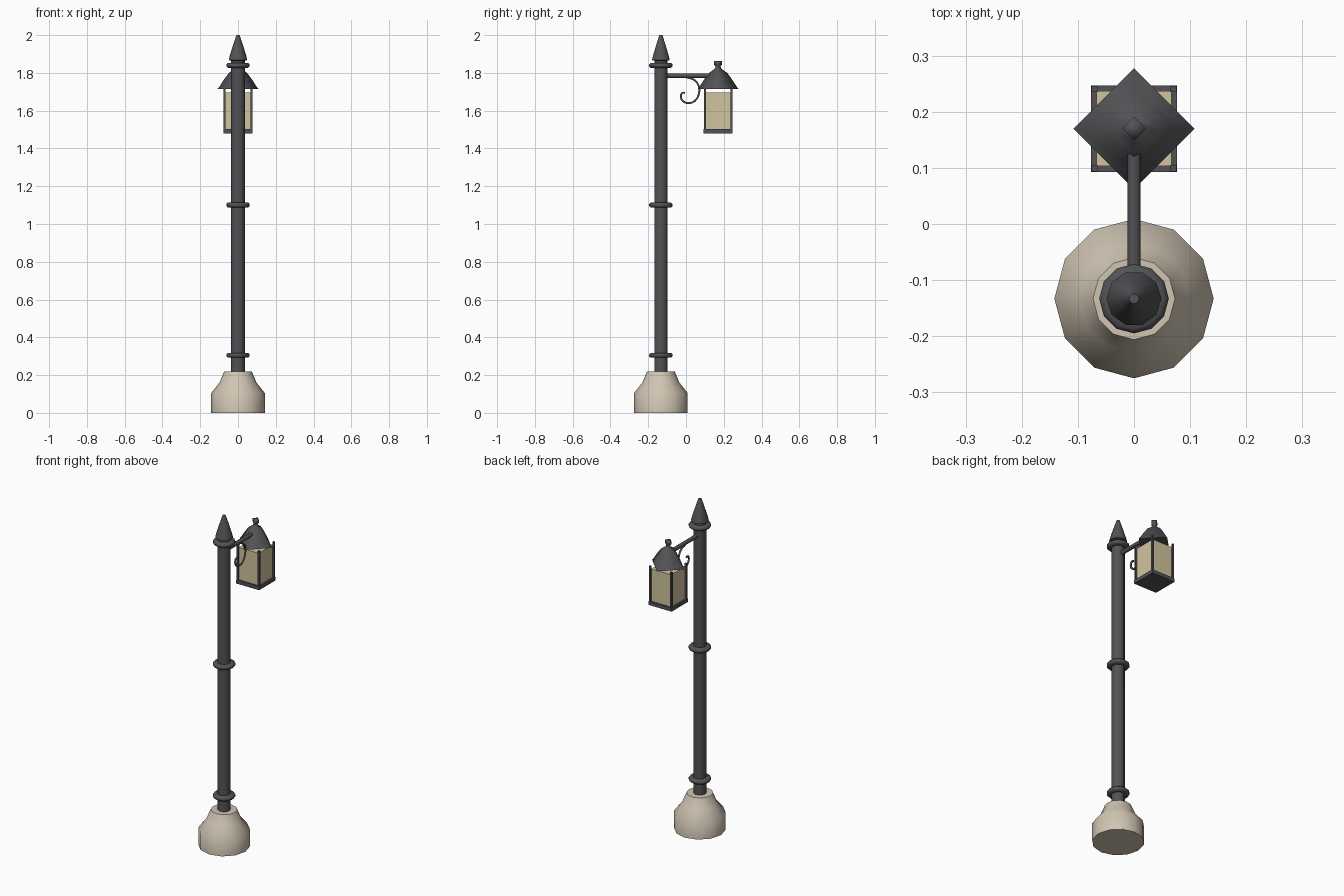
import bpy, bmesh, math
from mathutils import Vector

if "Cube" in bpy.data.objects:
    bpy.data.objects.remove(bpy.data.objects["Cube"])


def material(name, rgb):
    m = bpy.data.materials.new(name)
    m.diffuse_color = (*rgb, 1)
    m.use_nodes = True
    m.node_tree.nodes["Principled BSDF"].inputs["Base Color"].default_value = m.diffuse_color
    return m


METAL = material("dark grey metal", (0.085, 0.086, 0.093))
STONE = material("beige stone", (0.63, 0.56, 0.45))
GLASS = material("pale yellow glass", (0.64, 0.55, 0.34))
PY = -0.133   # post centre in y
LY = 0.17     # lantern centre in y


def finish(name, bm, mat, angle=None):
    bmesh.ops.recalc_face_normals(bm, faces=bm.faces)
    me = bpy.data.meshes.new(name)
    bm.to_mesh(me)
    bm.free()
    me.materials.append(mat)
    ob = bpy.data.objects.new(name, me)
    bpy.context.collection.objects.link(ob)
    if angle:
        bpy.ops.object.select_all(action='DESELECT')
        ob.select_set(True)
        bpy.context.view_layer.objects.active = ob
        bpy.ops.object.shade_smooth_by_angle(angle=math.radians(angle))
    return ob


def lathe(name, profile, sides, y, mat, angle=60, turn=0.0):
    """Revolve (radius, z) pairs around a vertical axis, with end caps."""
    bm = bmesh.new()
    rings = []
    for r, z in profile:
        rings.append([bm.verts.new((r * math.cos(turn + math.tau * i / sides),
                                    y + r * math.sin(turn + math.tau * i / sides), z))
                      for i in range(sides)])
    for a, b in zip(rings, rings[1:]):
        for i in range(sides):
            j = (i + 1) % sides
            bm.faces.new((a[i], a[j], b[j], b[i]))
    bm.faces.new(rings[0][::-1])
    bm.faces.new(rings[-1])
    return finish(name, bm, mat, angle)


def box(name, lo, hi, mat):
    bm = bmesh.new()
    bmesh.ops.create_cube(bm, size=1)
    for v in bm.verts:
        v.co = Vector([l + (c + 0.5) * (h - l) for c, l, h in zip(v.co, lo, hi)])
    return finish(name, bm, mat)


# stone foot
lathe("stone_base", [(0.142, 0), (0.142, 0.105), (0.098, 0.16), (0.073, 0.22)], 12, PY, STONE)

# post, collars and pointed finial
lathe("post", [(0.036, 0.2), (0.036, 1.87)], 10, PY, METAL)
for name, z in (("lower_collar", 0.305), ("middle_collar", 1.10), ("upper_collar", 1.84)):
    lathe(name, [(0.034, z - 0.013), (0.054, z - 0.013), (0.062, z - 0.005), (0.062, z + 0.005),
                 (0.054, z + 0.013), (0.034, z + 0.013)], 12, PY, METAL)
lathe("finial", [(0.036, 1.852), (0.036, 1.864), (0.049, 1.868), (0.044, 1.89),
                 (0.027, 1.945), (0.009, 2.0)], 10, PY, METAL)

# bracket arm
bm = bmesh.new()
bmesh.ops.create_cone(bm, cap_ends=True, segments=8, radius1=0.012, radius2=0.012, depth=0.26)
for v in bm.verts:
    v.co = Vector((v.co.x, v.co.z - 0.002, v.co.y + 1.785))
finish("arm", bm, METAL, 60)

# scroll under the arm
pts = [(0.005, 1.776), (0.042, 1.764), (0.068, 1.73), (0.067, 1.685), (0.046, 1.651),
       (0.012, 1.64), (-0.017, 1.651), (-0.027, 1.675), (-0.02, 1.694), (-0.004, 1.694)]
cu = bpy.data.curves.new("scroll", 'CURVE')
cu.dimensions = '3D'
cu.bevel_depth = 0.006
cu.bevel_resolution = 1
cu.resolution_u = 2
cu.use_fill_caps = True
sp = cu.splines.new('BEZIER')
sp.bezier_points.add(len(pts) - 1)
for p, (y, z) in zip(sp.bezier_points, pts):
    p.co = (0, y, z)
    p.handle_left_type = p.handle_right_type = 'AUTO'
cu.materials.append(METAL)
scroll = bpy.data.objects.new("scroll", cu)
bpy.context.collection.objects.link(scroll)
bpy.ops.object.select_all(action='DESELECT')
scroll.select_set(True)
bpy.context.view_layer.objects.active = scroll
bpy.ops.object.convert(target='MESH')

# lantern roof: four sides, turned with its corners on the axes
lathe("lantern_roof", [(0.108, 1.715), (0.098, 1.728), (0.072, 1.768), (0.048, 1.80), (0.02, 1.82),
                       (0.012, 1.834), (0.021, 1.843), (0.021, 1.862)], 4, LY, METAL, 95)

# lantern glass, floor and corner posts
box("lantern_glass", (-0.067, LY - 0.067, 1.495), (0.067, LY + 0.067, 1.697), GLASS)
box("lantern_floor", (-0.077, LY - 0.077, 1.48), (0.077, LY + 0.077, 1.502), METAL)
for sx in (-1, 1):
    for sy in (-1, 1):
        x, y = sx * 0.0705, LY + sy * 0.0705
        box("lantern_corner_post", (x - 0.0055, y - 0.0055, 1.49), (x + 0.0055, y + 0.0055, 1.716), METAL)
